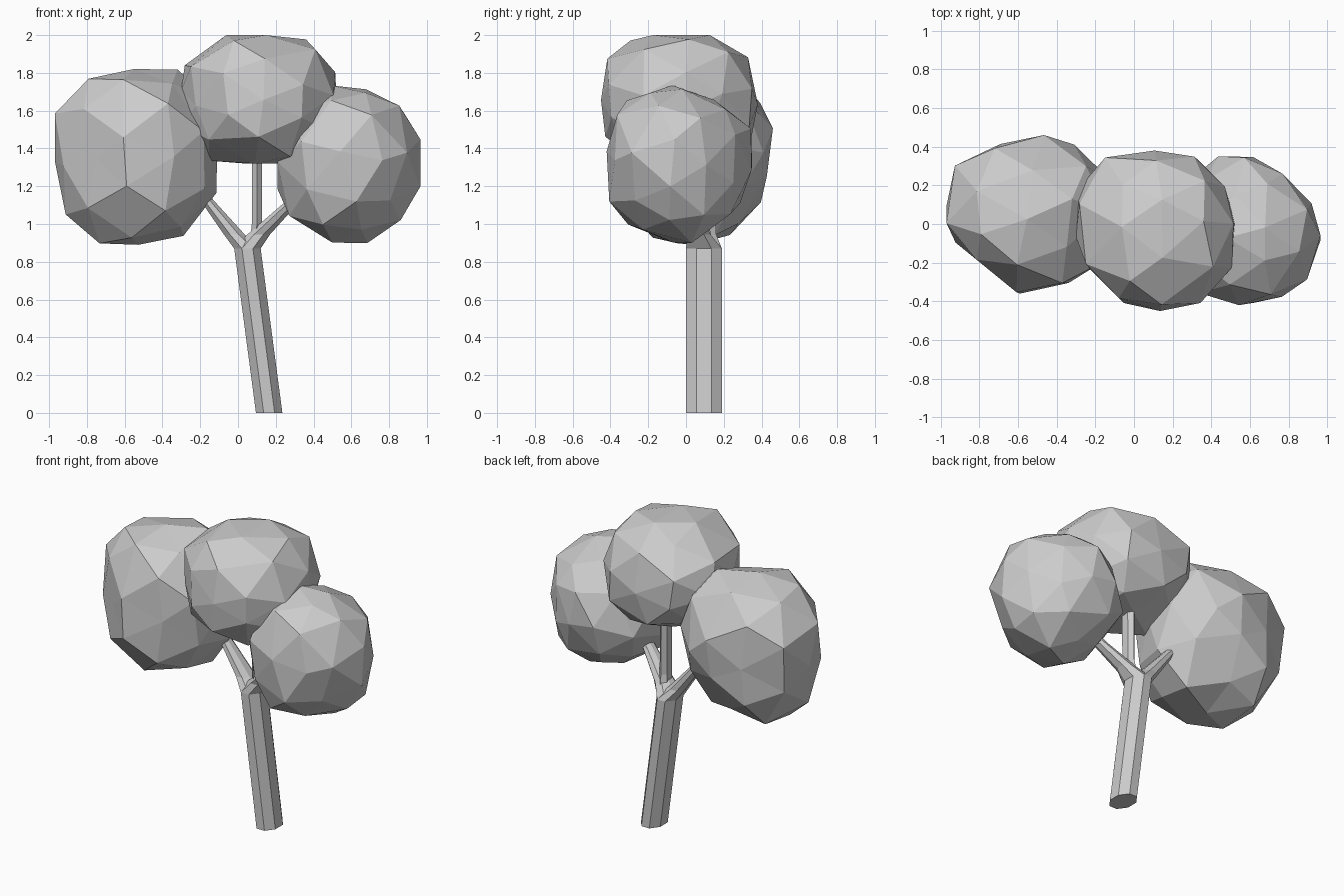
import bpy, bmesh, math, random
from mathutils import Vector, Euler

cube = bpy.data.objects.get("Cube")
if cube:
    bpy.data.objects.remove(cube, do_unlink=True)

# One plain grey for the whole tree
grey = bpy.data.materials.new("plain_grey")
grey.use_nodes = True
colour = (0.6, 0.6, 0.6, 1)
grey.diffuse_color = colour
grey.node_tree.nodes["Principled BSDF"].inputs["Base Color"].default_value = colour


def finish(name, bm):
    bmesh.ops.recalc_face_normals(bm, faces=bm.faces)
    mesh = bpy.data.meshes.new(name)
    bm.to_mesh(mesh)
    bm.free()
    mesh.materials.append(grey)
    obj = bpy.data.objects.new(name, mesh)
    bpy.context.collection.objects.link(obj)
    return obj


def limb(name, rings, sides=8):
    """Loft level rings, each given as centre x, y, z and radii x, y."""
    bm = bmesh.new()
    loops = []
    for x, y, z, rx, ry in rings:
        loop = []
        for i in range(sides):
            a = math.tau * (i + 0.5) / sides
            k = 1 / math.cos(math.pi / sides)
            loop.append(bm.verts.new((x + rx * k * math.cos(a), y + ry * k * math.sin(a), z)))
        loops.append(loop)
    for low, high in zip(loops, loops[1:]):
        for i in range(sides):
            j = (i + 1) % sides
            bm.faces.new((low[i], low[j], high[j], high[i]))
    bm.faces.new(loops[0])
    bm.faces.new(loops[-1])
    return finish(name, bm)


def foliage(name, low, high, fullness, seed, cuts):
    """Faceted clump that fills a box; cuts are flattened directions."""
    rng = random.Random(seed)
    low, high = Vector(low), Vector(high)
    centre, half = (low + high) / 2, (high - low) / 2
    turn = Euler([rng.uniform(0, math.tau) for _ in range(3)]).to_matrix()
    bm = bmesh.new()
    bmesh.ops.create_icosphere(bm, subdivisions=2, radius=1)
    for v in bm.verts:
        p = turn @ v.co * fullness * rng.uniform(0.96, 1.04)
        p += Vector([rng.uniform(-0.06, 0.06) for _ in range(3)])
        for direction, limit in cuts:
            n = Vector(direction).normalized()
            p -= n * max(0, p.dot(n) - limit)
        v.co = [max(-1, min(1, c)) for c in p]
    # Stretch each axis to the box
    for axis in range(3):
        values = [v.co[axis] for v in bm.verts]
        a, b = min(values), max(values)
        for v in bm.verts:
            t = 2 * (v.co[axis] - a) / (b - a) - 1
            v.co[axis] = centre[axis] + half[axis] * t
    return finish(name, bm)


# Leaning trunk and its three branches
fork = (0.05, 0.095, 0.87, 0.07, 0.095)
limb("trunk", [(0.165, 0.095, 0, 0.07, 0.095), fork])
limb("right_branch", [fork, (-0.02, 0.1, 0.945, 0.055, 0.06),
                      (-0.16, 0.11, 1.12, 0.036, 0.04), (-0.36, 0.12, 1.36, 0.03, 0.03)])
limb("left_branch", [fork, (0.11, 0.07, 0.945, 0.06, 0.06),
                     (0.27, 0, 1.1, 0.04, 0.04), (0.45, -0.05, 1.28, 0.03, 0.03)])
limb("middle_branch", [(0.095, 0.08, 0.92, 0.03, 0.05), (0.1, 0.068, 1, 0.027, 0.045),
                       (0.1, 0.065, 1.5, 0.026, 0.045)], 6)

# Three leafy clumps
foliage("right_foliage", (-0.97, -0.36, 0.89), (-0.11, 0.46, 1.82), 1.09, 4,
        [((-0.65, -0.76, 0), 0.85), ((0.27, -0.96, 0), 0.96),
         ((-0.28, 0.96, 0), 0.95), ((0.3, 0.76, -0.57), 0.87)])
foliage("middle_foliage", (-0.3, -0.45, 1.32), (0.525, 0.38, 2), 1.12, 7,
        [((1, 1, 0), 1), ((-1, -1, 0), 0.92)])
foliage("left_foliage", (0.21, -0.42, 0.9), (0.965, 0.35, 1.735), 1.05, 11,
        [((1, 1, 0), 0.88), ((-0.35, 0.35, 0.87), 0.9), ((0.35, 0.35, 0.87), 0.89),
         ((0.35, -0.35, -0.87), 0.96), ((-0.35, 0.35, -0.87), 0.92)])
